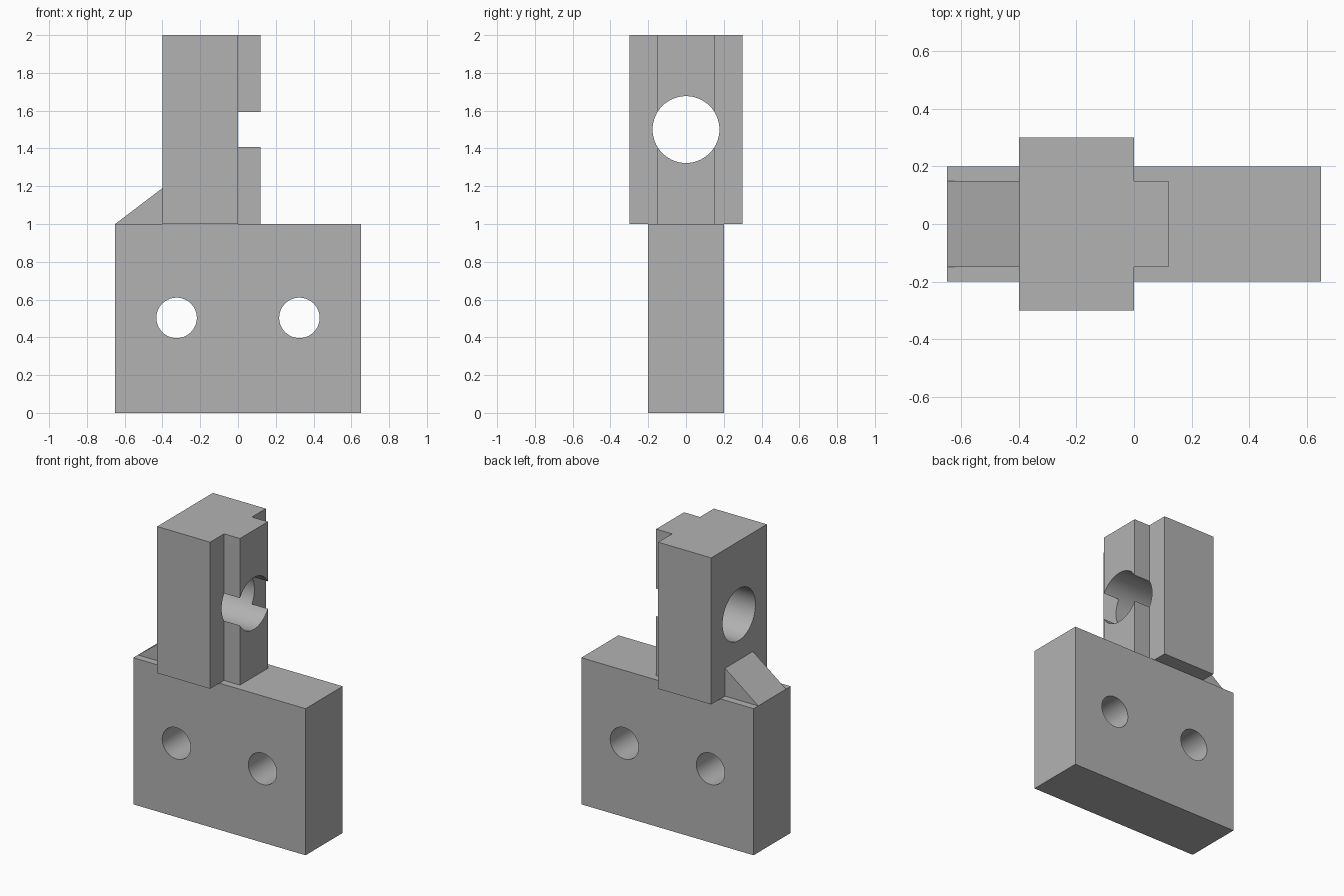
import bpy
import bmesh
from math import pi, radians
from mathutils import Matrix, Vector

cube = bpy.data.objects.get("Cube")
if cube:
    bpy.data.objects.remove(cube, do_unlink=True)

grey = bpy.data.materials.new("plain grey")
grey.use_nodes = True
grey.diffuse_color = (0.448, 0.448, 0.448, 1)
grey.node_tree.nodes["Principled BSDF"].inputs["Base Color"].default_value = grey.diffuse_color


def finish(name, bm):
    bmesh.ops.recalc_face_normals(bm, faces=bm.faces)
    mesh = bpy.data.meshes.new(name)
    bm.to_mesh(mesh)
    bm.free()
    obj = bpy.data.objects.new(name, mesh)
    bpy.context.collection.objects.link(obj)
    mesh.materials.append(grey)
    return obj


def prism(name, profile, offset):
    """Extrude a closed profile of 3D points along offset."""
    bm = bmesh.new()
    face = bm.faces.new([bm.verts.new(p) for p in profile])
    result = bmesh.ops.extrude_face_region(bm, geom=[face], use_keep_orig=True)
    moved = [v for v in result["geom"] if isinstance(v, bmesh.types.BMVert)]
    bmesh.ops.translate(bm, verts=moved, vec=Vector(offset))
    return finish(name, bm)


def drill(obj, centre, radius, axis):
    """Cut a round through hole along the x or y axis."""
    turn = Matrix.Rotation(pi / 2, 4, "Y" if axis == "x" else "X")
    bm = bmesh.new()
    bmesh.ops.create_cone(bm, cap_ends=True, segments=64, radius1=radius, radius2=radius,
                          depth=2, matrix=Matrix.Translation(centre) @ turn)
    cutter = finish("hole_cutter", bm)
    cutter.hide_render = True
    mod = obj.modifiers.new("hole", "BOOLEAN")
    mod.operation = "DIFFERENCE"
    mod.solver = "EXACT"
    mod.object = cutter
    bpy.context.view_layer.objects.active = obj
    bpy.ops.object.modifier_apply(modifier=mod.name)
    bpy.data.objects.remove(cutter, do_unlink=True)


# Base block with two mounting holes
base = prism("base_block", [(-0.65, -0.2, 0), (0.65, -0.2, 0), (0.65, 0.2, 0), (-0.65, 0.2, 0)],
             (0, 0, 1))
for side in (-1, 1):
    drill(base, (side * 0.325, 0, 0.503), 0.107, "y")

# Upright post with a raised rib, bored through both
half = [(-0.4, 0.3), (0, 0.3), (0, 0.15), (0.12, 0.15)]
outline = half + [(x, -y) for x, y in reversed(half)]
post = prism("upright_post", [(x, y, 1) for x, y in outline], (0, 0, 1))
drill(post, (0, 0, 1.5), 0.177, "x")

# Sloping brace behind the post
brace = prism("brace_wedge", [(-0.65, -0.15, 1), (-0.4, -0.15, 1), (-0.4, -0.15, 1.19)],
              (0, 0.3, 0))

# Smooth bores, sharp block edges
bpy.ops.object.select_all(action="DESELECT")
for obj in (base, post, brace):
    obj.select_set(True)
bpy.context.view_layer.objects.active = base
bpy.ops.object.shade_smooth_by_angle(angle=radians(30))
